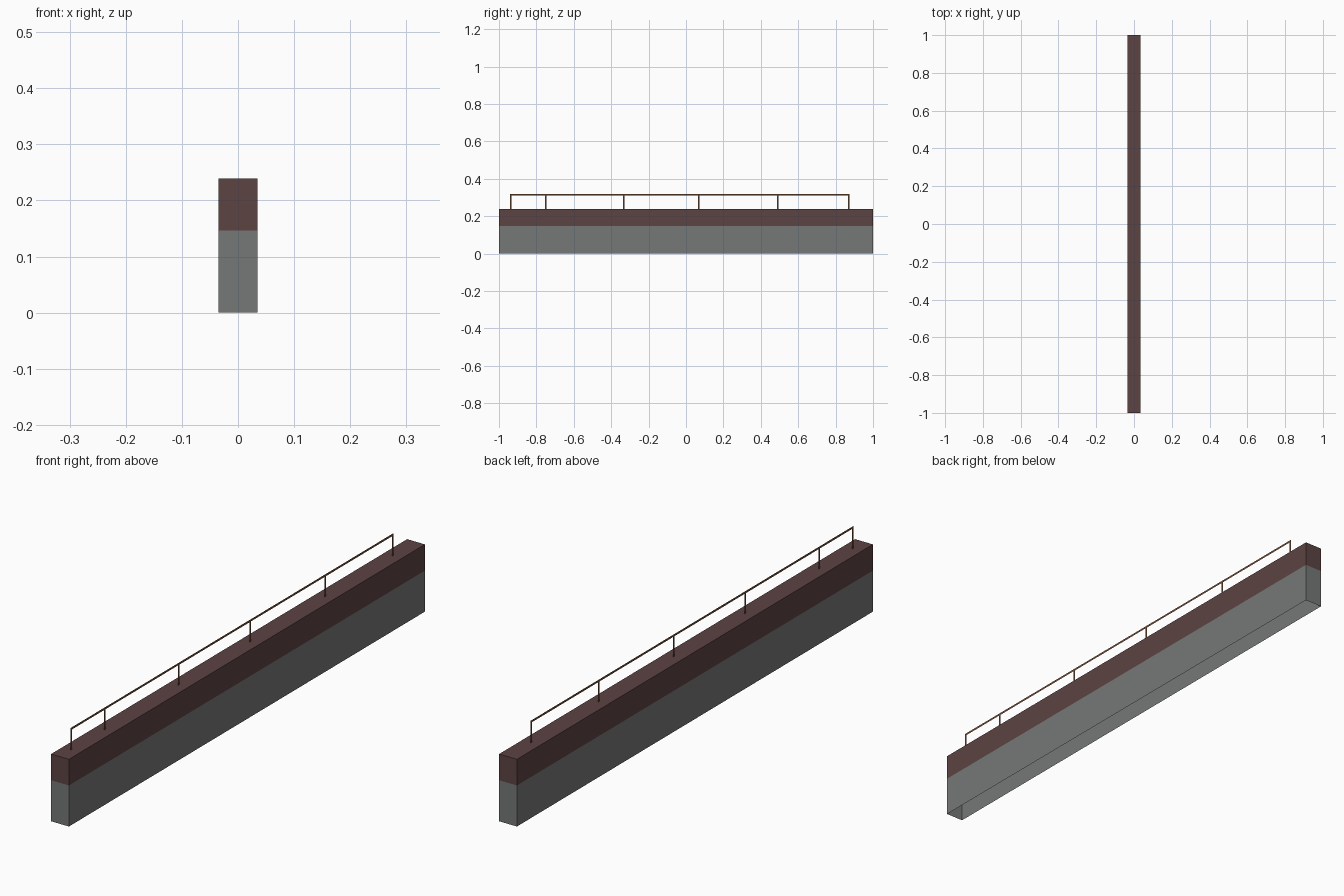
import bpy, bmesh

if "Cube" in bpy.data.objects:
    bpy.data.objects.remove(bpy.data.objects["Cube"])

HALF_W, HALF_L = 0.035, 1.0
SPLIT_Z, TOP_Z, RAIL_Z = 0.146, 0.239, 0.318


def material(name, srgb):
    m = bpy.data.materials.new(name)
    lin = [((c / 255 + 0.055) / 1.055) ** 2.4 for c in srgb]
    m.diffuse_color = (*lin, 1.0)
    m.use_nodes = True
    m.node_tree.nodes["Principled BSDF"].inputs["Base Color"].default_value = m.diffuse_color
    return m


def make_object(name, bm, mats):
    me = bpy.data.meshes.new(name)
    bm.to_mesh(me)
    bm.free()
    for m in mats:
        me.materials.append(m)
    ob = bpy.data.objects.new(name, me)
    bpy.context.collection.objects.link(ob)
    return ob


grey = material("concrete grey", (118, 120, 119))
maroon = material("dark red brown", (93, 67, 67))
rust = material("rail brown", (112, 78, 54))

# Wall: hollow box, open underneath, painted in two bands
bm = bmesh.new()
bmesh.ops.create_cube(bm, size=1)
for v in bm.verts:
    v.co.x *= 2 * HALF_W
    v.co.y *= 2 * HALF_L
    v.co.z = (v.co.z + 0.5) * TOP_Z
bottom = [f for f in bm.faces if f.normal.z < -0.5]
bmesh.ops.delete(bm, geom=bottom, context='FACES_ONLY')
bmesh.ops.bisect_plane(bm, geom=bm.verts[:] + bm.edges[:] + bm.faces[:],
                       plane_co=(0, 0, SPLIT_Z), plane_no=(0, 0, 1))
for f in bm.faces:
    f.material_index = int(f.calc_center_median().z > SPLIT_Z)
make_object("wall", bm, [grey, maroon])


# Handrail: flat sheet strips standing along the centre line
def strip(bm, y0, y1, z0, z1):
    bm.faces.new([bm.verts.new((0, y, z)) for y, z in
                  ((y0, z0), (y1, z0), (y1, z1), (y0, z1))])


bm = bmesh.new()
posts = [-0.937, -0.749, -0.333, 0.068, 0.491, 0.870]
hw = 0.004
for y in posts:
    strip(bm, y - hw, y + hw, TOP_Z, RAIL_Z - 0.008)
strip(bm, posts[0] - hw, posts[-1] + hw, RAIL_Z - 0.008, RAIL_Z)
make_object("handrail", bm, [rust])
